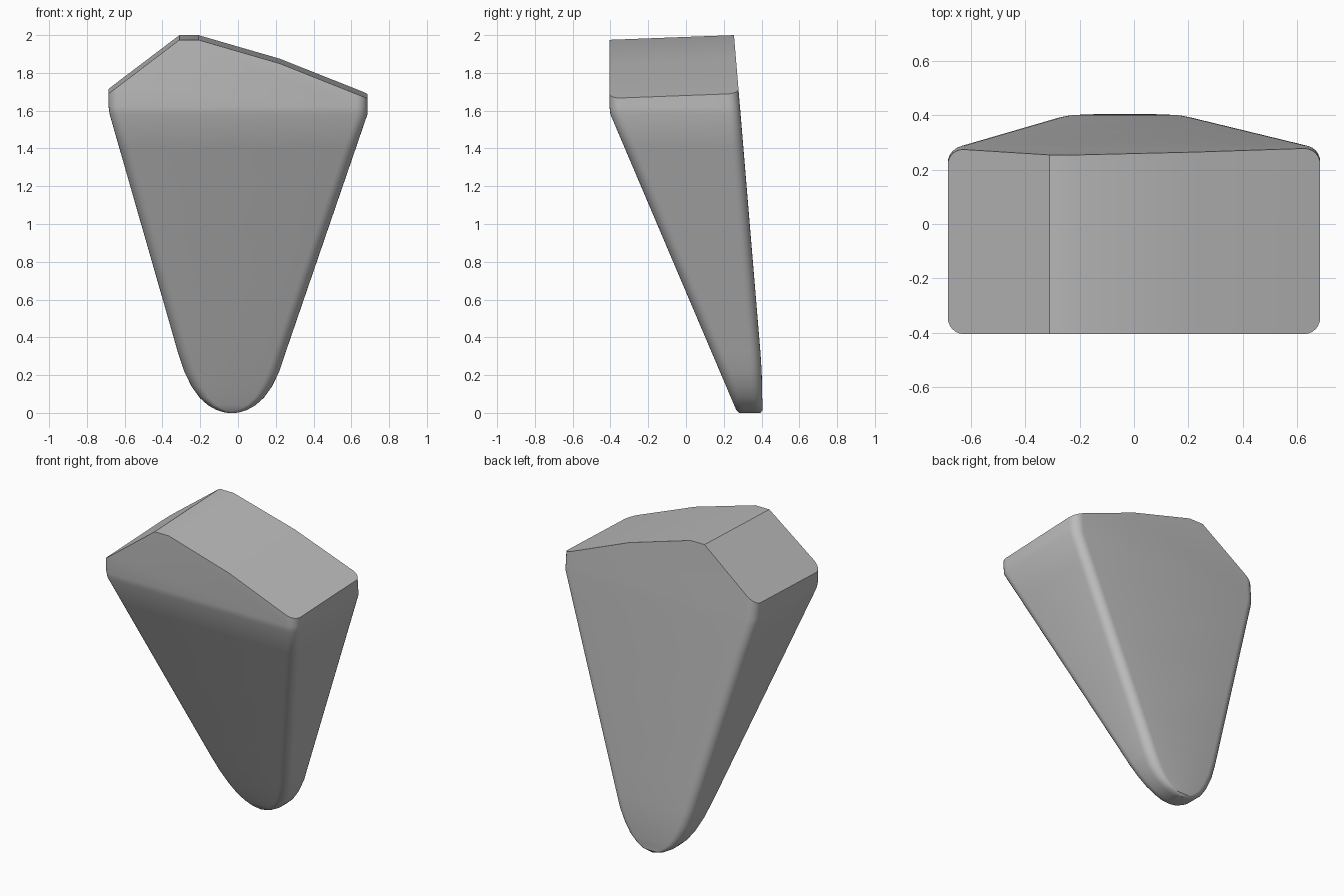
import bpy, bmesh, math
from mathutils import Vector

cube = bpy.data.objects.get("Cube")
if cube:
    bpy.data.objects.remove(cube, do_unlink=True)


def lerp(table, z):
    """Piecewise linear lookup in (z, value) pairs."""
    for (z0, a), (z1, b) in zip(table, table[1:]):
        if z <= z1:
            return a + (b - a) * max(0, z - z0) / (z1 - z0)
    return table[-1][1]


# Side and depth outlines by height
TIP = [(0, .02), (.004, .045), (.015, .08), (.04, .125), (.08, .17),
       (.14, .213), (.22, .252), (.32, .285)]
LEFT = [(z, -.033 + w) for z, w in TIP] + [(1.58, .685), (2.3, .685)]
RIGHT = [(z, -.033 - w) for z, w in TIP] + [(1.6, -.685), (2.3, -.685)]
FRONT = [(0, .28), (.015, .266), (1.58, -.4), (1.62, -.405), (2.3, -.405)]
BACK = [(0, .395), (.015, .405), (.25, .4), (2.3, .229)]
HEIGHTS = [z for z, w in TIP] + [.5, 1, 1.4, 1.58, 1.62, 2.3]


def section(bm, z, steps=6):
    """Horizontal rounded rectangle."""
    x0, x1 = lerp(RIGHT, z), lerp(LEFT, z)
    y0, y1 = lerp(FRONT, z), lerp(BACK, z)
    r = min(.06, .3 * (y1 - y0), .45 * (x1 - x0))
    corners = [(x1 - r, y1 - r), (x0 + r, y1 - r),
               (x0 + r, y0 + r), (x1 - r, y0 + r)]
    ring = []
    for q, (cx, cy) in enumerate(corners):
        for i in range(steps + 1):
            a = math.pi / 2 * (q + i / steps)
            ring.append(bm.verts.new((cx + r * math.cos(a),
                                      cy + r * math.sin(a), z)))
    return ring


# Tapered body lofted through the sections
bm = bmesh.new()
rings = [section(bm, z) for z in HEIGHTS]
n = len(rings[0])
for lower, upper in zip(rings, rings[1:]):
    for i in range(n):
        j = (i + 1) % n
        bm.faces.new((lower[i], lower[j], upper[j], upper[i]))
bm.faces.new(rings[0][::-1])
bm.faces.new(rings[-1])

# Slanted crown cut as four planes
CROWN = [(-.685, 1.715), (-.31, 2), (-.21, 2), (.22, 1.875), (.685, 1.69)]
for (xa, za), (xb, zb) in zip(CROWN, CROWN[1:]):
    normal = Vector((xb - xa, 0, zb - za)).cross(Vector((0, .66, .025)))
    bmesh.ops.bisect_plane(bm, geom=bm.verts[:] + bm.edges[:] + bm.faces[:],
                           plane_co=(xa, .255, za), plane_no=normal.normalized(),
                           clear_outer=True)
    bmesh.ops.holes_fill(bm, edges=[e for e in bm.edges if e.is_boundary], sides=0)
bmesh.ops.recalc_face_normals(bm, faces=bm.faces[:])

mesh = bpy.data.meshes.new("tapered_wedge")
bm.to_mesh(mesh)
bm.free()
wedge = bpy.data.objects.new("tapered_wedge", mesh)
bpy.context.collection.objects.link(wedge)

# Plain grey surface
grey = bpy.data.materials.new("plain_grey")
grey.use_nodes = True
colour = (.5, .5, .5, 1)
grey.diffuse_color = colour
grey.node_tree.nodes["Principled BSDF"].inputs["Base Color"].default_value = colour
mesh.materials.append(grey)

bpy.ops.object.select_all(action='DESELECT')
wedge.select_set(True)
bpy.context.view_layer.objects.active = wedge
bpy.ops.object.shade_smooth_by_angle(angle=math.radians(32))
